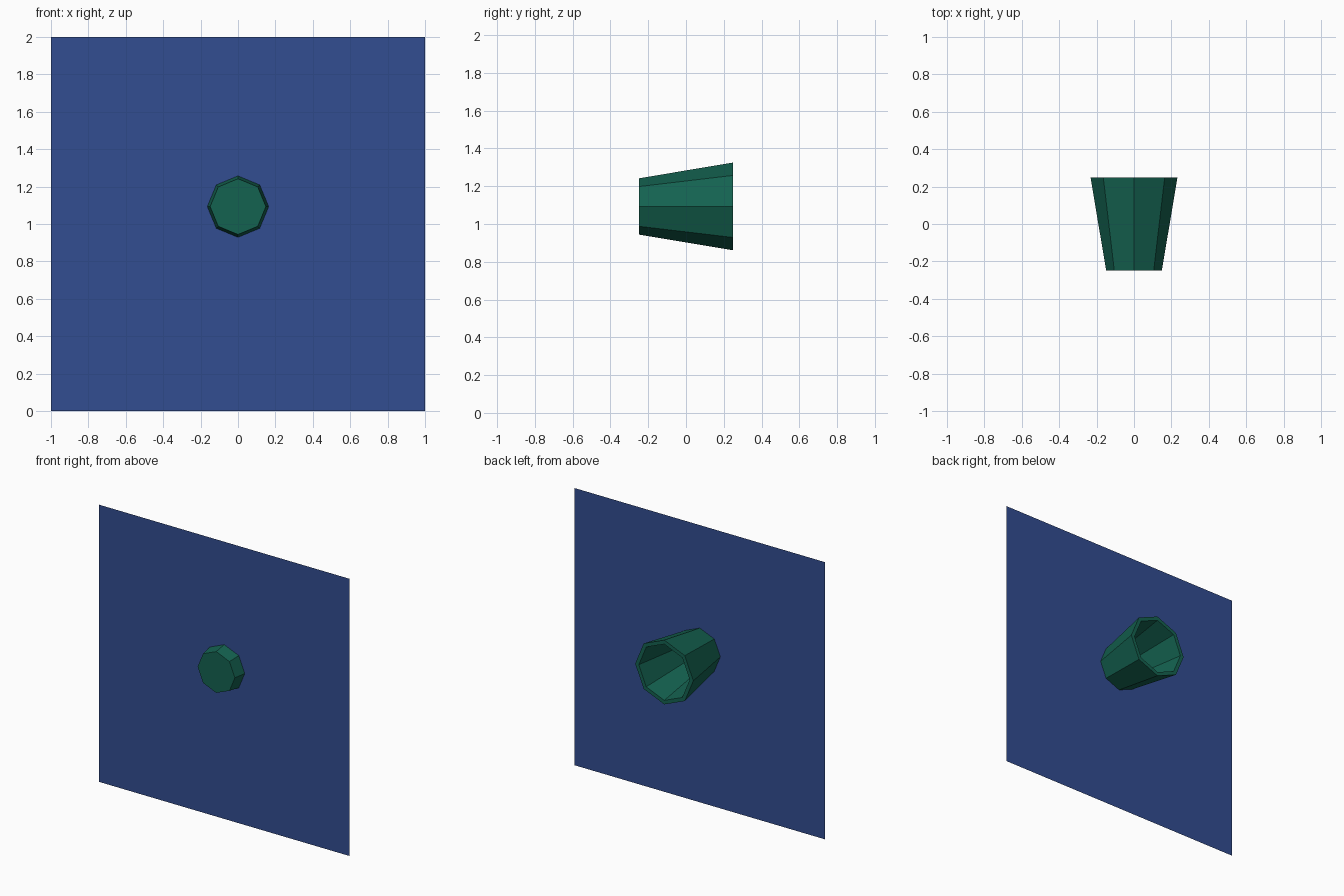
import bpy, bmesh, math

if "Cube" in bpy.data.objects:
    bpy.data.objects.remove(bpy.data.objects["Cube"])

def material(name, rgb):
    m = bpy.data.materials.new(name)
    m.diffuse_color = (*rgb, 1.0)
    m.use_nodes = True
    m.node_tree.nodes["Principled BSDF"].inputs["Base Color"].default_value = m.diffuse_color
    return m

def add_object(name, bm, mat):
    mesh = bpy.data.meshes.new(name)
    bm.to_mesh(mesh)
    bm.free()
    mesh.materials.append(mat)
    obj = bpy.data.objects.new(name, mesh)
    bpy.context.collection.objects.link(obj)
    return obj

blue = material("deep_blue", (0.032, 0.074, 0.283))
green = material("dark_green", (0.007, 0.122, 0.080))

SIDES = 8
CENTRE_Z = 1.093

# Thin backing panel: one upright sheet that the cup passes through
bm = bmesh.new()
bm.faces.new([bm.verts.new((x, -0.157, z))
              for x, z in ((-1, 0), (1, 0), (1, 2), (-1, 2))])
add_object("backing_panel", bm, blue)

# Tapered eight-sided cup: closed at the front, open at the back.
# Profile as (radius, y): outer front, outer rim, inner rim, inner floor
profile = [(0.149, -0.248), (0.232, 0.248), (0.203, 0.248), (0.127, -0.215)]
bm = bmesh.new()
rings = []
for r, y in profile:
    rings.append([bm.verts.new((r * math.cos(2 * math.pi * i / SIDES), y,
                                CENTRE_Z + r * math.sin(2 * math.pi * i / SIDES)))
                  for i in range(SIDES)])
for a, b in zip(rings, rings[1:]):
    for i in range(SIDES):
        j = (i + 1) % SIDES
        bm.faces.new((a[i], a[j], b[j], b[i]))
bm.faces.new(rings[0])
bm.faces.new(rings[-1])
bmesh.ops.recalc_face_normals(bm, faces=bm.faces)
add_object("tapered_cup", bm, green)
